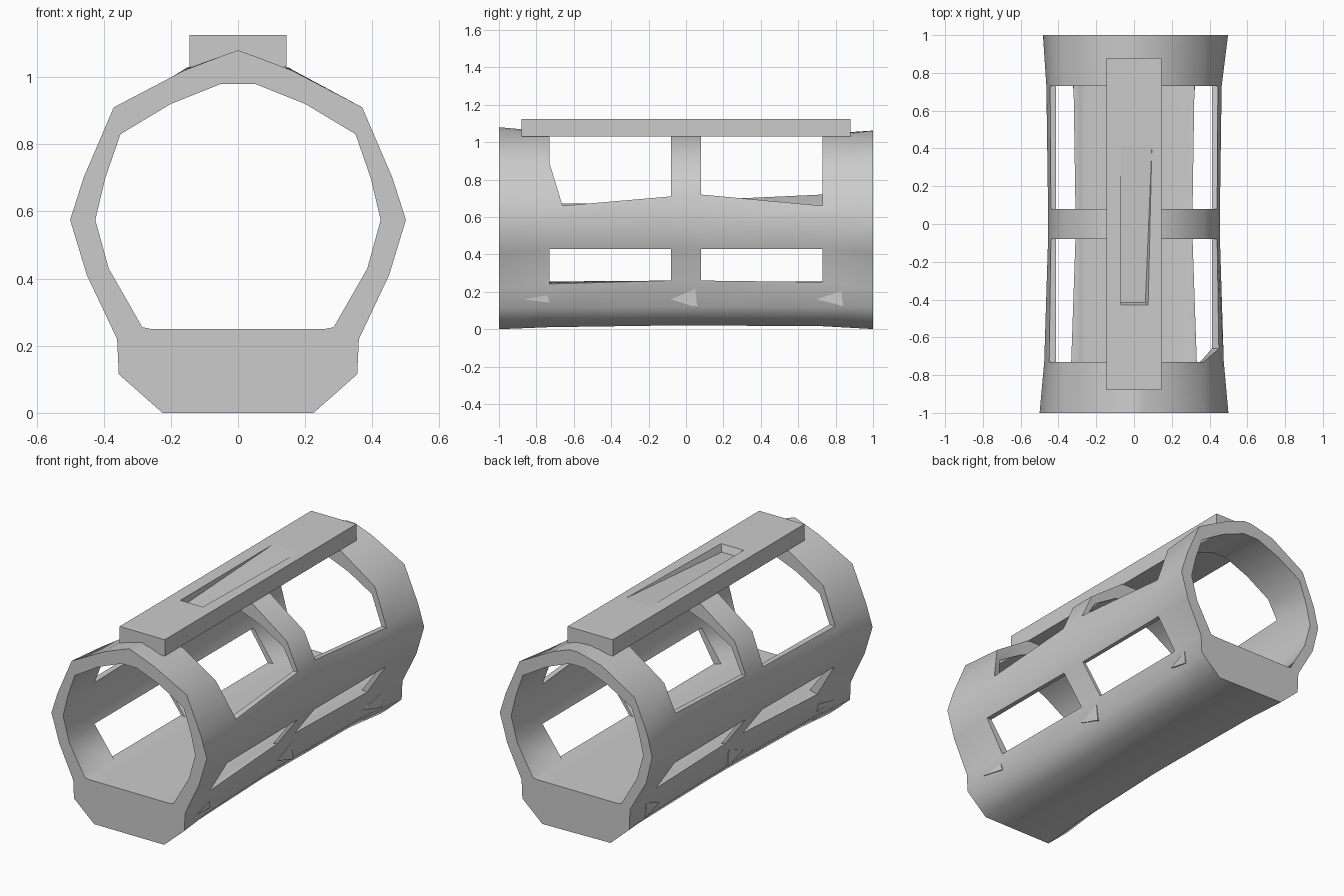
import bpy, bmesh, math

if "Cube" in bpy.data.objects:
    bpy.data.objects.remove(bpy.data.objects["Cube"])

grey = bpy.data.materials.new("matte grey")
grey.use_nodes = True
COLOUR = (0.6, 0.6, 0.6, 1)
grey.diffuse_color = COLOUR
grey.node_tree.nodes["Principled BSDF"].inputs["Base Color"].default_value = COLOUR


def make_object(name, bm, smooth=False):
    bmesh.ops.recalc_face_normals(bm, faces=bm.faces[:])
    mesh = bpy.data.meshes.new(name)
    bm.to_mesh(mesh)
    bm.free()
    mesh.materials.append(grey)
    obj = bpy.data.objects.new(name, mesh)
    bpy.context.collection.objects.link(obj)
    if smooth:
        bpy.ops.object.select_all(action="DESELECT")
        obj.select_set(True)
        bpy.context.view_layer.objects.active = obj
        bpy.ops.object.shade_smooth_by_angle(angle=math.radians(52))
    return obj


def mix(a, b, t):
    return a + (b - a) * t


# Half cross-section from the base up to the ridge: waist, flared end, bore
WAIST = [(.2, .02), (.305, .12), (.31, .26), (.435, .43), (.455, .575),
         (.44, .68), (.37, .87), (.15, 1.03), (.05, 1.034), (0, 1.035)]
END = [(.225, 0), (.355, .115), (.36, .22), (.45, .41), (.5, .575),
       (.46, .7), (.37, .91), (.16, 1.02), (.05, 1.062), (0, 1.08)]
BORE = [(.2, .25), (.26, .25), (.285, .255), (.385, .43), (.425, .575),
        (.395, .68), (.35, .83), (.2, .92), (.05, .98), (0, .98)]
STATIONS = [-1, -.73, -.08, .08, .73, 1]
FLARE = {1: [1, .45, 0, 0, .2, .95], -1: [1, .45, 0, 0, .2, .6]}
SILL = {1: [.7, .66, .71, .72, .66, .7], -1: [.7, .67, .68, .69, .72, .7]}

TOP = len(WAIST) - 1
LOOP = [(k, 1) for k in range(TOP)] + [(k, -1) for k in range(TOP, -1, -1)]
COUNT = len(LOOP)


def flare_at(y, side):
    flare = FLARE[side]
    for i in range(len(STATIONS) - 1):
        if y <= STATIONS[i + 1]:
            t = (y - STATIONS[i]) / (STATIONS[i + 1] - STATIONS[i])
            return mix(flare[i], flare[i + 1], t)


def shell_point(s, k, side, outer):
    y = STATIONS[s]
    x, z = BORE[k]
    if outer:
        flare = FLARE[side][s]
        x = mix(WAIST[k][0], END[k][0], flare)
        z = mix(WAIST[k][1], END[k][1], flare)
    elif k in (3, 5) and 0 < s < len(STATIONS) - 1:
        x = .412  # thin side bands between the end rings
    if k == 5:
        z = SILL[side][s]
    if k == 3 and 0 < s < len(STATIONS) - 1:
        z = .43
    # Slanted corner of the upper window at the left front
    if side == 1 and s == 1 and k == 5:
        y = -.66
    return (x * side, y, z)


def is_solid(s, c):
    """Windows open the lower sides and the whole top between the rings."""
    if s not in (1, 3):
        return True
    k = min(LOOP[c][0], LOOP[(c + 1) % COUNT][0])
    return not (k == 2 or k >= 5)


# Tube frame: grid of solid cells, walled wherever a neighbour is open
bm = bmesh.new()
grid = {(s, c, o): bm.verts.new(shell_point(s, *LOOP[c], o))
        for s in range(len(STATIONS)) for c in range(COUNT) for o in (False, True)}
for s in range(len(STATIONS) - 1):
    for c in range(COUNT):
        if not is_solid(s, c):
            continue
        n = (c + 1) % COUNT
        for o in (False, True):
            bm.faces.new([grid[s, c, o], grid[s, n, o], grid[s + 1, n, o], grid[s + 1, c, o]])
        for near, edge in ((s - 1, s), (s + 1, s + 1)):
            if not 0 <= near < len(STATIONS) - 1 or not is_solid(near, c):
                bm.faces.new([grid[edge, c, False], grid[edge, n, False],
                              grid[edge, n, True], grid[edge, c, True]])
        for near, edge in (((c - 1) % COUNT, c), (n, n)):
            if not is_solid(s, near):
                bm.faces.new([grid[s, edge, False], grid[s + 1, edge, False],
                              grid[s + 1, edge, True], grid[s, edge, True]])
make_object("tube_frame", bm, smooth=True)


# Top rail with a ramped slot that widens towards the rear
def ring(bm, x0, x1, y0, y1, z):
    return [bm.verts.new(p) for p in ((x0, y0, z), (x1, y0, z), (x1, y1, z), (x0, y1, z))]


bm = bmesh.new()
bottom = ring(bm, -.145, .145, -.88, .88, 1.03)
top = ring(bm, -.145, .145, -.88, .88, 1.125)
slot = ring(bm, -.07, .075, -.43, .42, 1.125)
slot[2].co.x = .095
deep = [bm.verts.new((x, -.415, 1.085)) for x in (-.068, .06)]
bm.faces.new(bottom)
for i in range(4):
    j = (i + 1) % 4
    bm.faces.new([bottom[i], bottom[j], top[j], top[i]])
    bm.faces.new([top[i], top[j], slot[j], slot[i]])
bm.faces.new([slot[0], slot[1], deep[1], deep[0]])
bm.faces.new([deep[0], deep[1], slot[2], slot[3]])
bm.faces.new([slot[0], deep[0], slot[3]])
bm.faces.new([slot[1], deep[1], slot[2]])
make_object("top_rail", bm)

# Small triangular nubs on both sides of the base
for side, label in ((1, "left"), (-1, "right")):
    for name, y, size in (("front", -.79, .4), ("middle", 0, 1), ("rear", .78, .8)):
        bm = bmesh.new()
        layers = []
        for lift in (-.01, .004):
            layer = []
            for dy, dz in ((-.08, 0), (.05, .055), (.06, -.045)):
                x = mix(.307, .357, flare_at(y + dy, side)) + lift
                layer.append(bm.verts.new((side * x, y + dy, .16 + dz * size)))
            layers.append(layer)
            bm.faces.new(layer)
        for i in range(3):
            j = (i + 1) % 3
            bm.faces.new([layers[0][i], layers[0][j], layers[1][j], layers[1][i]])
        make_object(f"{label}_{name}_nub", bm)
